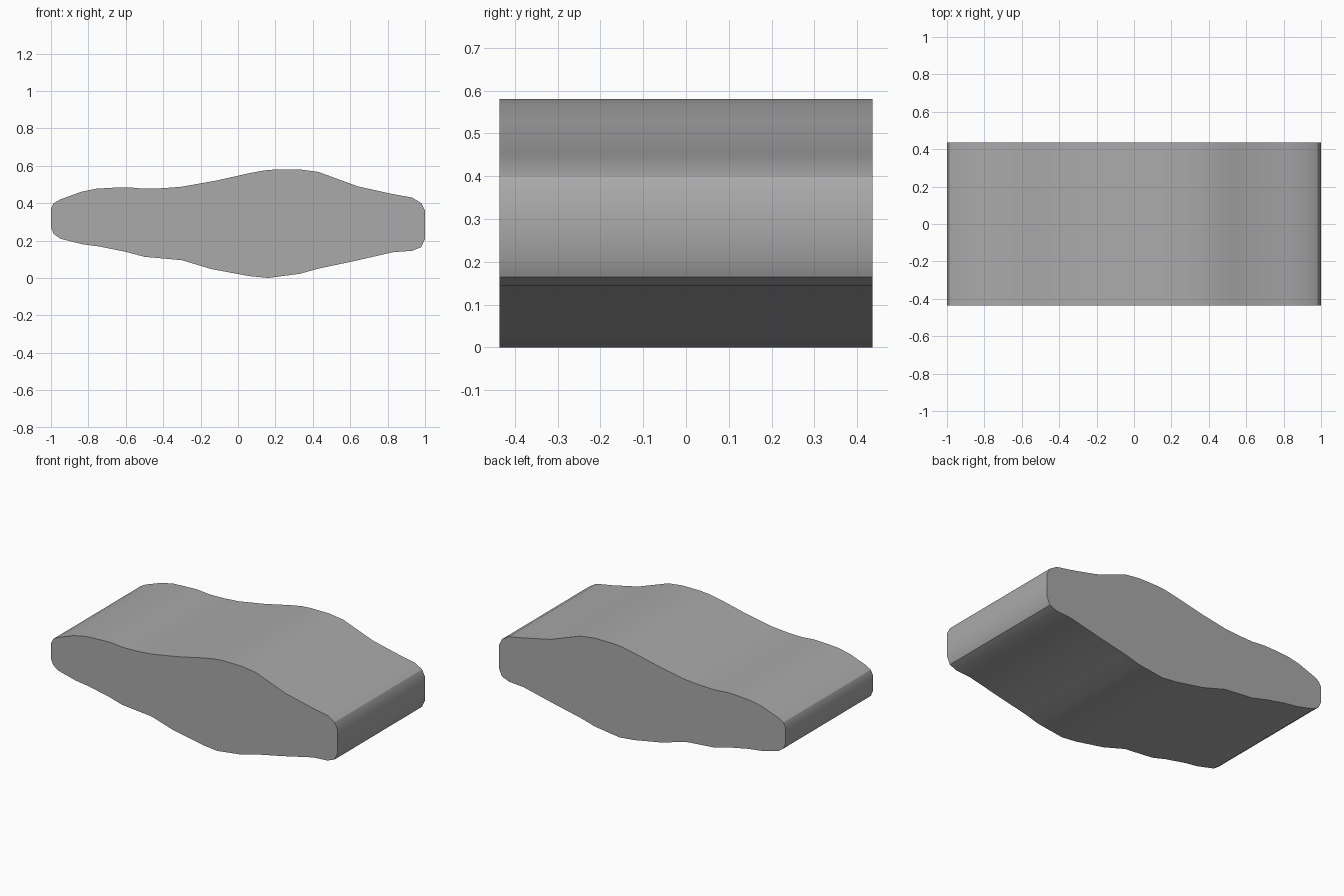
import bpy
import bmesh
import math

# Remove the default object
default_object = bpy.data.objects.get("Cube")
if default_object:
    bpy.data.objects.remove(default_object, do_unlink=True)


def make_material(name, colour):
    material = bpy.data.materials.new(name)
    material.use_nodes = True
    material.diffuse_color = colour
    shader = material.node_tree.nodes["Principled BSDF"]
    shader.inputs["Base Color"].default_value = colour
    return material


def extrude_profile(name, outline, half_width, material):
    """Sweep a closed side outline straight along y, capped at both ends."""
    bm = bmesh.new()
    front = bm.faces.new([bm.verts.new((x, -half_width, z)) for x, z in outline])
    swept = bmesh.ops.extrude_face_region(bm, geom=[front], use_keep_orig=True)
    moved = [item for item in swept["geom"] if isinstance(item, bmesh.types.BMVert)]
    bmesh.ops.translate(bm, verts=moved, vec=(0, 2 * half_width, 0))
    bmesh.ops.recalc_face_normals(bm, faces=bm.faces)
    mesh = bpy.data.meshes.new(name)
    bm.to_mesh(mesh)
    bm.free()
    mesh.materials.append(material)
    body = bpy.data.objects.new(name, mesh)
    bpy.context.collection.objects.link(body)
    return body


# Upper edge of the body, from its right end to its left end
upper_edge = [
    (-1, .37), (-.985, .4), (-.95, .42), (-.84, .46), (-.76, .477), (-.68, .482),
    (-.59, .485), (-.5, .477), (-.4, .48), (-.3, .488), (-.12, .52), (.06, .56),
    (.14, .575), (.2, .58), (.33, .58), (.43, .567), (.53, .53), (.64, .49),
    (.82, .45), (.93, .43), (.98, .4), (1, .36),
]

# Lower edge of the body, from its left end back to its right end
lower_edge = [
    (1, .21), (.98, .165), (.93, .145), (.83, .138), (.62, .09), (.43, .05),
    (.33, .022), (.16, 0), (.06, .01), (-.14, .047), (-.3, .095), (-.5, .113),
    (-.6, .14), (-.74, .168), (-.83, .18), (-.95, .21), (-.985, .235), (-1, .27),
]

# One solid block with rolling top and bottom and flat ends
grey = make_material("plain grey", (.4, .4, .4, 1))
body = extrude_profile("wavy_block", upper_edge + lower_edge, .436, grey)

# Smooth the rolling surface, keeping the flat caps and end corners crisp
bpy.ops.object.select_all(action="DESELECT")
body.select_set(True)
bpy.context.view_layer.objects.active = body
bpy.ops.object.shade_smooth_by_angle(angle=math.radians(30))
